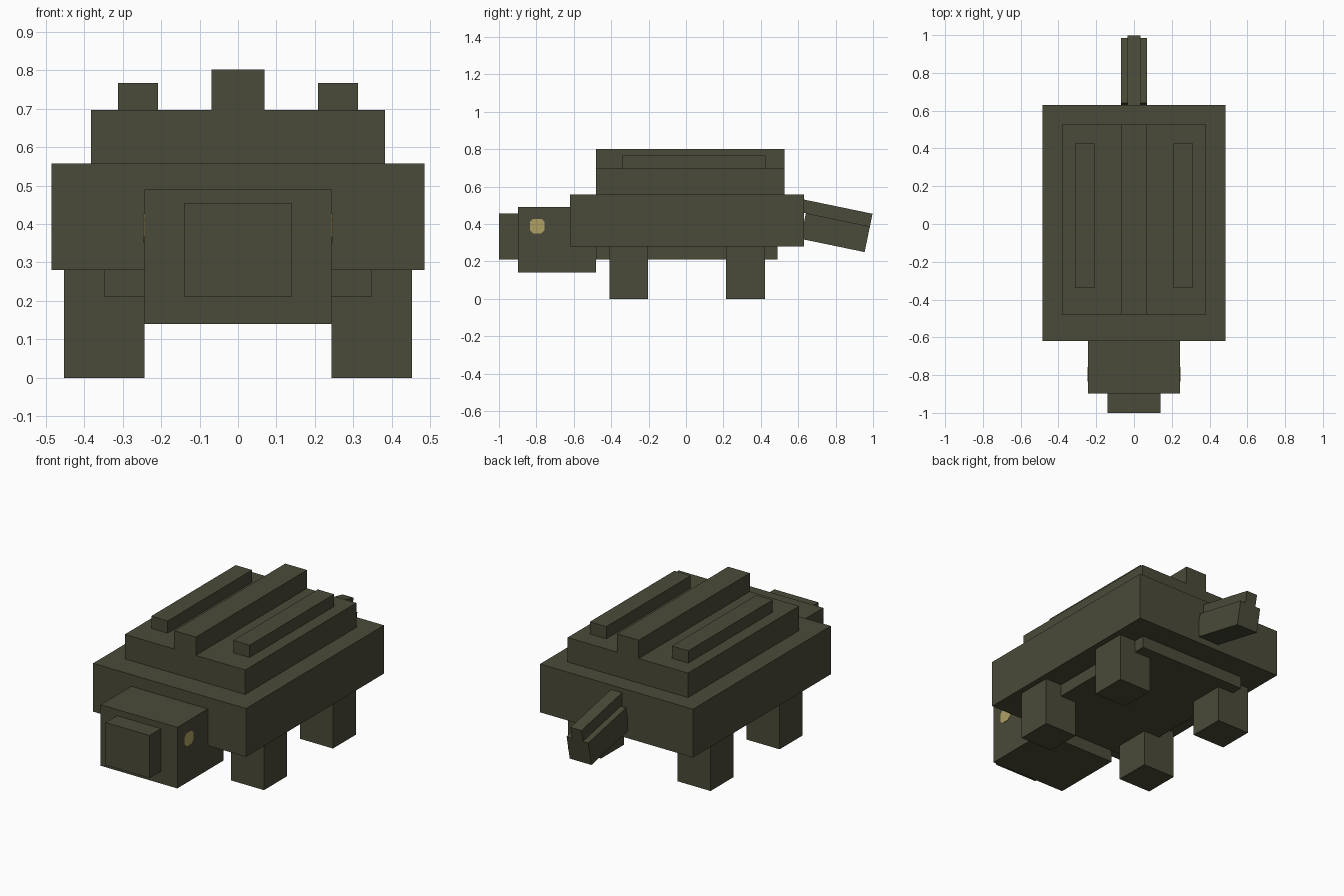
import bpy, bmesh, math
from mathutils import Matrix, Vector

cube = bpy.data.objects.get("Cube")
if cube:
    bpy.data.objects.remove(cube, do_unlink=True)


def make_material(name, rgb):
    mat = bpy.data.materials.new(name)
    mat.use_nodes = True
    mat.diffuse_color = (*rgb, 1)
    mat.node_tree.nodes["Principled BSDF"].inputs["Base Color"].default_value = (*rgb, 1)
    return mat


olive = make_material("dark_olive", (0.069, 0.069, 0.041))
tan = make_material("eye_tan", (0.434, 0.352, 0.127))


def box(name, x, y, z, mat=olive, chamfer=0):
    """Box from (min, max) ranges; chamfer cuts the edges running along x."""
    ranges = (x, y, z)
    size = Vector([b - a for a, b in ranges])
    bm = bmesh.new()
    bmesh.ops.create_cube(bm, size=1)
    bmesh.ops.scale(bm, vec=size, verts=bm.verts)
    if chamfer:
        along_x = [e for e in bm.edges
                   if abs(e.verts[0].co.x - e.verts[1].co.x) > size.x / 2]
        bmesh.ops.bevel(bm, geom=along_x, offset=chamfer, segments=1, affect='EDGES')
    mesh = bpy.data.meshes.new(name)
    bm.to_mesh(mesh)
    bm.free()
    mesh.materials.append(mat)
    obj = bpy.data.objects.new(name, mesh)
    obj.location = [(a + b) / 2 for a, b in ranges]
    bpy.context.collection.objects.link(obj)
    return obj


def pair(name, x, y, z, **options):
    """Mirrored boxes on the left (+x) and right (-x)."""
    box("left_" + name, x, y, z, **options)
    box("right_" + name, (-x[1], -x[0]), y, z, **options)


# Shell and belly
box("shell", (-0.485, 0.485), (-0.62, 0.63), (0.28, 0.557))
box("upper_shell", (-0.382, 0.382), (-0.48, 0.527), (0.557, 0.697))
box("belly", (-0.347, 0.347), (-0.48, 0.49), (0.21, 0.28))

# Ridges on the back
box("middle_ridge", (-0.069, 0.069), (-0.48, 0.527), (0.697, 0.802))
pair("ridge", (0.208, 0.312), (-0.34, 0.425), (0.697, 0.767))

# Legs
pair("front_leg", (0.243, 0.452), (-0.41, -0.203), (0, 0.28))
pair("back_leg", (0.243, 0.452), (0.215, 0.423), (0, 0.28))

# Head, snout and eyes
box("head", (-0.243, 0.243), (-0.897, -0.48), (0.14, 0.49))
box("snout", (-0.139, 0.139), (-1, -0.897), (0.21, 0.455))
pair("eye", (0.239, 0.246), (-0.834, -0.756), (0.35, 0.427), mat=tan, chamfer=0.016)

# Tail, drooping about its lower back corner
tip = Vector((0, 0.955, 0.25))
droop = Matrix.Translation(tip) @ Matrix.Rotation(math.radians(-11.7), 4, 'X')
tail = box("tail", (-0.069, 0.069), (-0.35, 0), (0, 0.14))
tail_ridge = box("tail_ridge", (-0.035, 0.035), (-0.39, 0), (0.14, 0.209))
for part in (tail, tail_ridge):
    part.matrix_world = droop @ Matrix.Translation(part.location)
